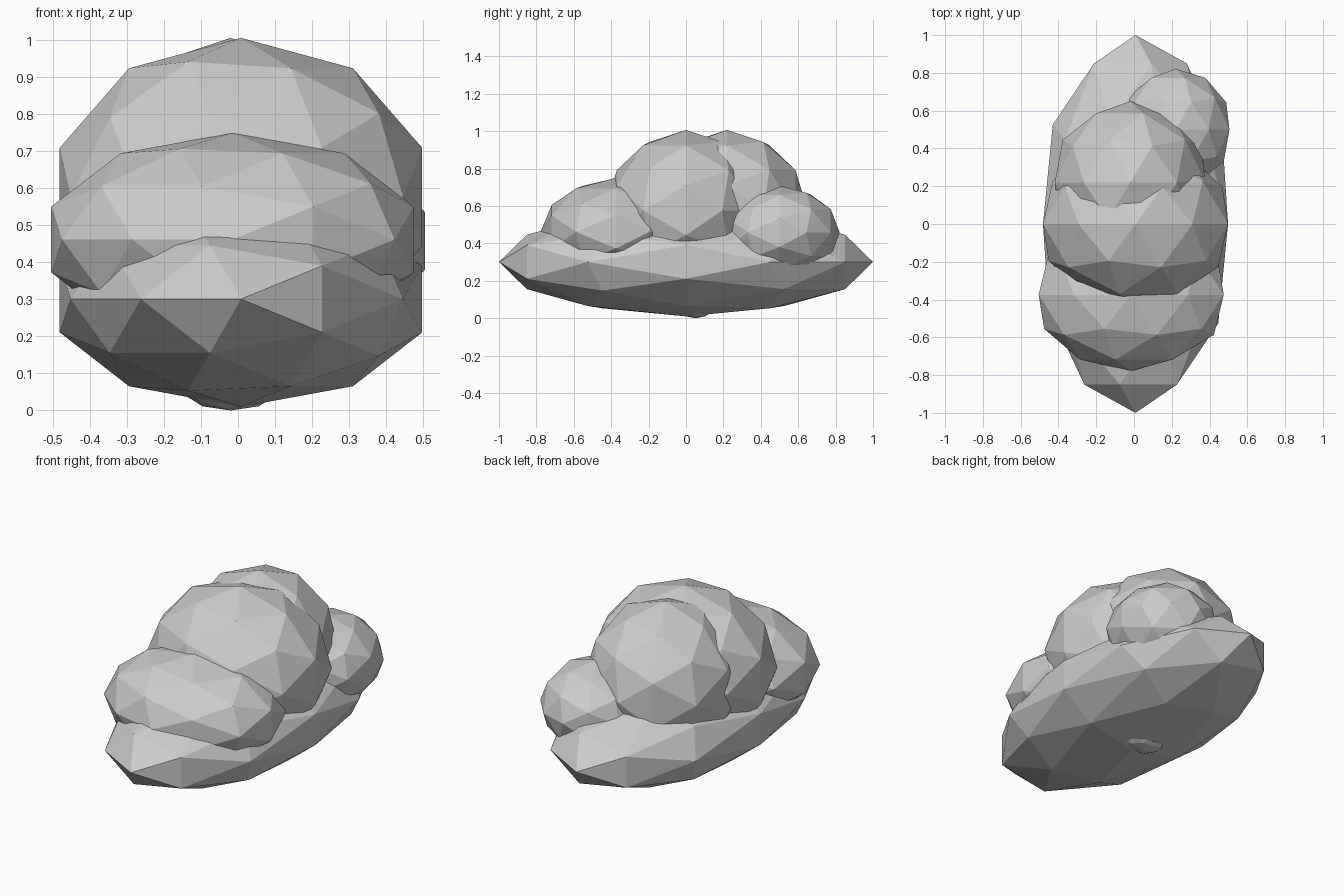
import bpy, bmesh, math
from mathutils import Matrix

if "Cube" in bpy.data.objects:
    bpy.data.objects.remove(bpy.data.objects["Cube"])


def puff(name, centre, radii):
    """Faceted ellipsoid with its poles along y."""
    bm = bmesh.new()
    bmesh.ops.create_icosphere(bm, subdivisions=2, radius=1.0)
    bm.transform(Matrix.Translation(centre)
                 @ Matrix.Diagonal((*radii, 1.0))
                 @ Matrix.Rotation(math.radians(-90), 4, 'X'))
    mesh = bpy.data.meshes.new(name)
    bm.to_mesh(mesh)
    bm.free()
    obj = bpy.data.objects.new(name, mesh)
    bpy.context.collection.objects.link(obj)
    return obj


# Long flat base
puff("base", (0.008, 0, 0.301), (0.515, 1.0, 0.291))
# Large central dome
puff("centre_puff", (0.008, 0, 0.577), (0.515, 0.435, 0.43))
# Wide front lump
puff("front_puff", (-0.015, -0.375, 0.462), (0.515, 0.403, 0.288))
# Dome behind the centre
puff("rear_puff", (-0.02, 0.22, 0.577), (0.42, 0.43, 0.43))
# Small lump at the back right
puff("rear_side_puff", (0.22, 0.5, 0.458), (0.3, 0.322, 0.25))
# Tiny bump showing through the underside
puff("underside_bump", (-0.02, 0.05, 0.06), (0.13, 0.1, 0.06))
